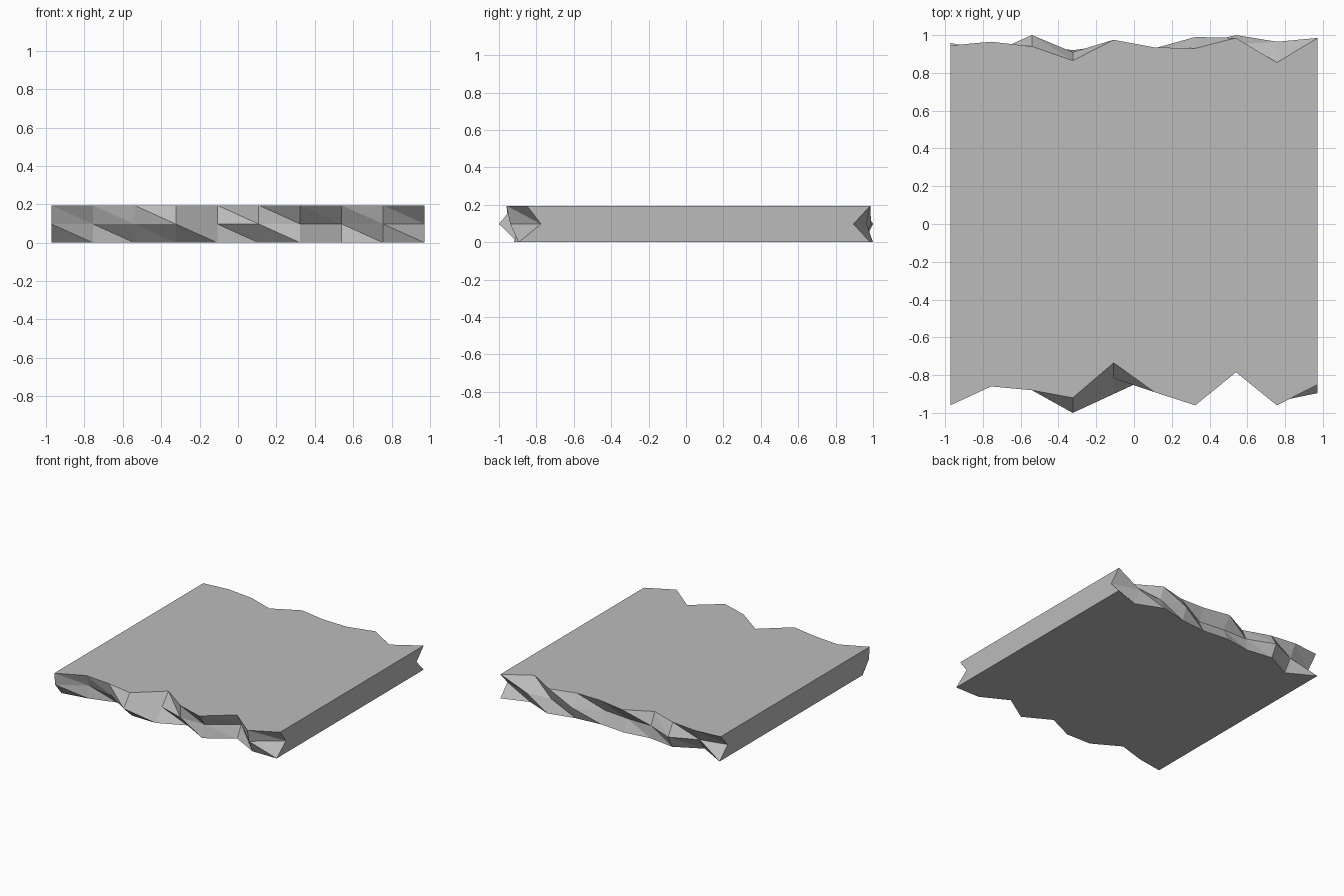
import bpy, bmesh

if "Cube" in bpy.data.objects:
    bpy.data.objects.remove(bpy.data.objects["Cube"])

# Broken-edge y positions for each rim, listed from left to right
FRONT = {
    "top": [-.96, -.86, -.88, -.92, -.735, -.89, -.96, -.785, -.96, -.85],
    "mid": [-.95, -.82, -.86, -1.0, -.817, -.89, -.89, -.73, -.94, -.775],
    "low": [-.87, -.835, -.77, -.895, -.90, -.80, -.92, -.78, -.895, -.895],
}
BACK = {
    "top": [.945, .965, .94, .865, .975, .935, .93, .985, .855, .985],
    "mid": [.855, .905, 1.0, .91, .907, .885, .99, .95, .965, .895],
    "low": [.96, .84, .95, .92, .95, .93, .95, 1.0, .91, .985],
}
HEIGHT = {"top": .195, "mid": .0975, "low": 0}
COUNT = 10
WIDTH = 1.945

stone = bpy.data.materials.new("grey_stone")
stone.diffuse_color = (.5, .5, .5, 1)
stone.use_nodes = True
stone.node_tree.nodes["Principled BSDF"].inputs["Base Color"].default_value = stone.diffuse_color

bm = bmesh.new()


def rim(side, level):
    """One row of vertices along a broken edge."""
    return [bm.verts.new((WIDTH * (i / (COUNT - 1) - .5), y, HEIGHT[level]))
            for i, y in enumerate(side[level])]


def strip(upper, lower):
    """Flat triangular facets between two rims."""
    for i in range(COUNT - 1):
        bm.faces.new((upper[i], lower[i], lower[i + 1]))
        bm.faces.new((upper[i], lower[i + 1], upper[i + 1]))


front = {k: rim(FRONT, k) for k in HEIGHT}
back = {k: rim(BACK, k) for k in HEIGHT}

# Broken front and back edges
for rims, flip in ((front, False), (back, True)):
    rows = [rims[k][::-1] if flip else rims[k] for k in ("top", "mid", "low")]
    strip(rows[0], rows[1])
    strip(rows[1], rows[2])

# Flat top and underside
bm.faces.new(front["top"] + back["top"][::-1])
bm.faces.new(back["low"] + front["low"][::-1])

# Straight cut ends
for i in (0, -1):
    bm.faces.new([front[k][i] for k in ("low", "mid", "top")]
                 + [back[k][i] for k in ("top", "mid", "low")])

bmesh.ops.recalc_face_normals(bm, faces=bm.faces)
mesh = bpy.data.meshes.new("floor_slab")
bm.to_mesh(mesh)
bm.free()
mesh.materials.append(stone)
slab = bpy.data.objects.new("floor_slab", mesh)
bpy.context.collection.objects.link(slab)
